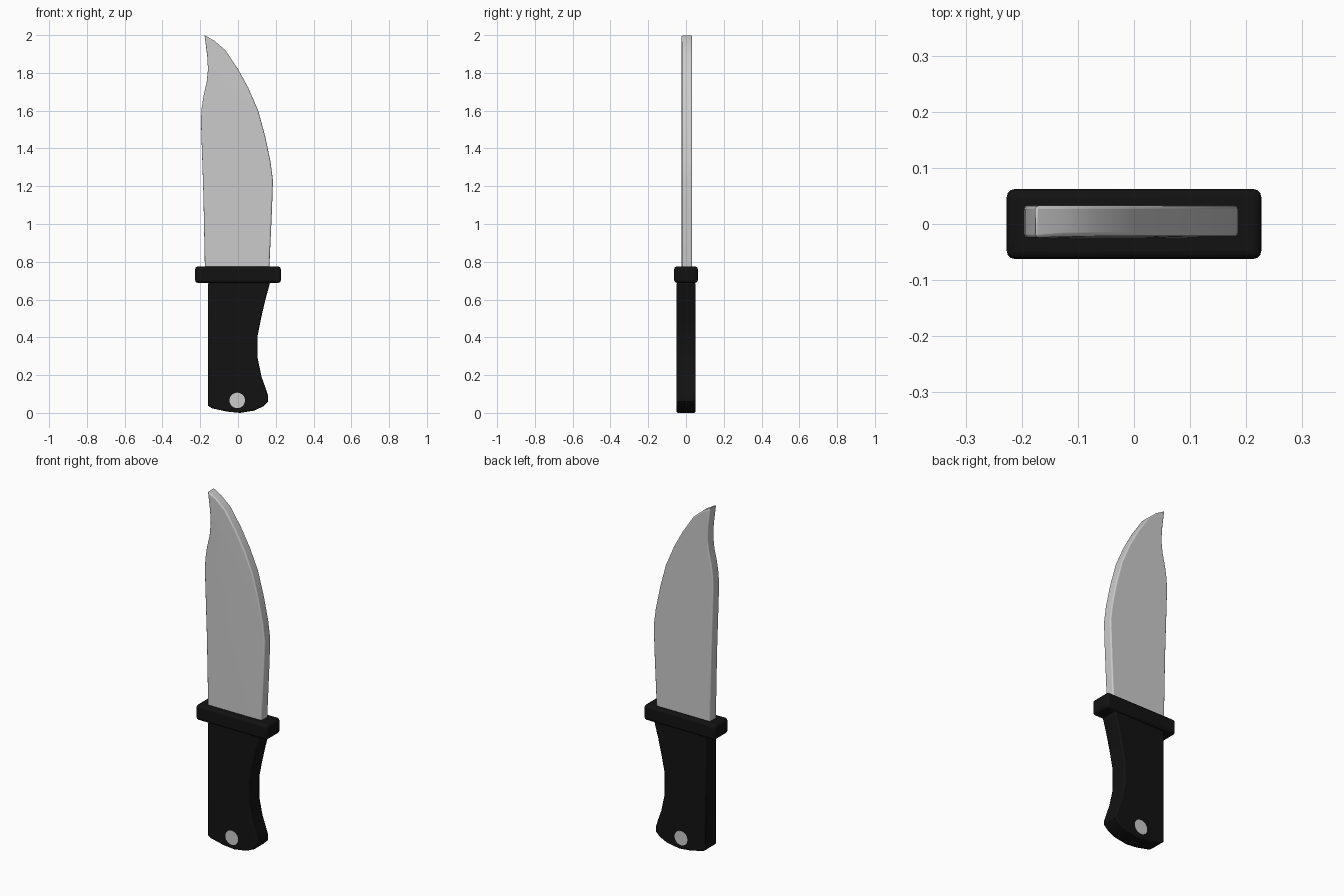
import bpy, bmesh

if "Cube" in bpy.data.objects:
    bpy.data.objects.remove(bpy.data.objects["Cube"])

black = bpy.data.materials.new("black_grip")
black.diffuse_color = (0.006, 0.006, 0.006, 1)
black.use_nodes = True
black.node_tree.nodes["Principled BSDF"].inputs["Base Color"].default_value = black.diffuse_color


def finish(obj, width, segments, mat=None):
    bev = obj.modifiers.new("Bevel", 'BEVEL')
    bev.width, bev.segments = width, segments
    bev.limit_method = 'ANGLE'
    bev.angle_limit = 1.0
    if mat:
        obj.data.materials.append(mat)
    bpy.ops.object.select_all(action='DESELECT')
    obj.select_set(True)
    bpy.context.view_layer.objects.active = obj
    bpy.ops.object.shade_smooth_by_angle(angle=0.7)


def slab(name, outline, y0, y1, width, segments, mat=None, grind=None, edge_n=0, slope=0.0):
    """Extrude an x/z outline from y0 to y1; an optional grind line splits the front face."""
    bm = bmesh.new()
    n = len(outline)
    # the first edge_n outline points form the ground cutting edge
    front = [bm.verts.new((x, y0 + (slope if 0 < i < edge_n else 0), z))
             for i, (x, z) in enumerate(outline)]
    back = [bm.verts.new((x, y1, z)) for x, z in outline]
    bm.faces.new(back)
    if grind:
        ridge = [bm.verts.new((x, y0, z)) for x, z in grind]
        bm.faces.new(front[:edge_n] + ridge)
        bm.faces.new(ridge[::-1] + front[edge_n:] + [front[0]])
        last = front[edge_n - 1], ridge[0], front[edge_n]
        bottom = [last[0], last[1], last[2], back[edge_n], back[edge_n - 1]]
    else:
        bm.faces.new(front)
        bottom = None
    for i in range(n):
        j = (i + 1) % n
        if bottom and i == edge_n - 1:
            bm.faces.new(bottom)
        else:
            bm.faces.new((front[i], front[j], back[j], back[i]))
    bmesh.ops.recalc_face_normals(bm, faces=bm.faces)
    bmesh.ops.triangulate(bm, faces=[f for f in bm.faces if len(f.verts) > 4 and not f.normal.z < -0.9])
    mesh = bpy.data.meshes.new(name)
    bm.to_mesh(mesh)
    bm.free()
    obj = bpy.data.objects.new(name, mesh)
    bpy.context.collection.objects.link(obj)
    finish(obj, width, segments, mat)
    return obj


# Blade: curved cutting edge, then the clipped spine back to the tip
edge = [(-0.177, 2.0), (-0.125, 1.97), (-0.067, 1.92), (0.0, 1.82), (0.055, 1.72),
        (0.107, 1.60), (0.145, 1.46), (0.172, 1.33), (0.185, 1.23), (0.18, 1.08), (0.165, 0.75)]
spine = [(-0.175, 0.75), (-0.183, 1.15), (-0.196, 1.54), (-0.193, 1.61), (-0.182, 1.68),
         (-0.166, 1.75), (-0.159, 1.82), (-0.163, 1.89)]
grind_line = [(0.08, 0.75), (0.082, 1.40), (0.01, 1.64), (-0.155, 1.88)]
slab("blade", edge + spine, -0.025, 0.033, 0.010, 3,
     grind=grind_line, edge_n=len(edge), slope=0.003)

# Handle: straight back, finger hollow and rounded butt
handle = [(-0.158, 0.69), (0.17, 0.69), (0.145, 0.60), (0.122, 0.50), (0.104, 0.41),
          (0.104, 0.29), (0.125, 0.19), (0.145, 0.135), (0.16, 0.09), (0.16, 0.06),
          (0.135, 0.035), (0.085, 0.015), (0.01, 0.003), (-0.06, 0.01), (-0.14, 0.028), (-0.158, 0.038)]
# rest the butt exactly on the ground
handle = [(x, z - 0.003 if z < 0.03 else z) for x, z in handle]
slab("handle", handle, -0.05, 0.05, 0.012, 2, black)

# Guard between blade and handle
guard = [(-0.227, 0.688), (0.227, 0.688), (0.227, 0.775), (-0.227, 0.775)]
slab("guard", guard, -0.0625, 0.0625, 0.015, 3, black)

# Grey pin through the butt
bpy.ops.mesh.primitive_cylinder_add(vertices=32, radius=0.041, depth=0.102,
                                    location=(-0.004, 0, 0.066), rotation=(1.5707963, 0, 0))
pin = bpy.context.object
pin.name = "lanyard_pin"
bpy.ops.object.shade_smooth_by_angle(angle=0.7)
